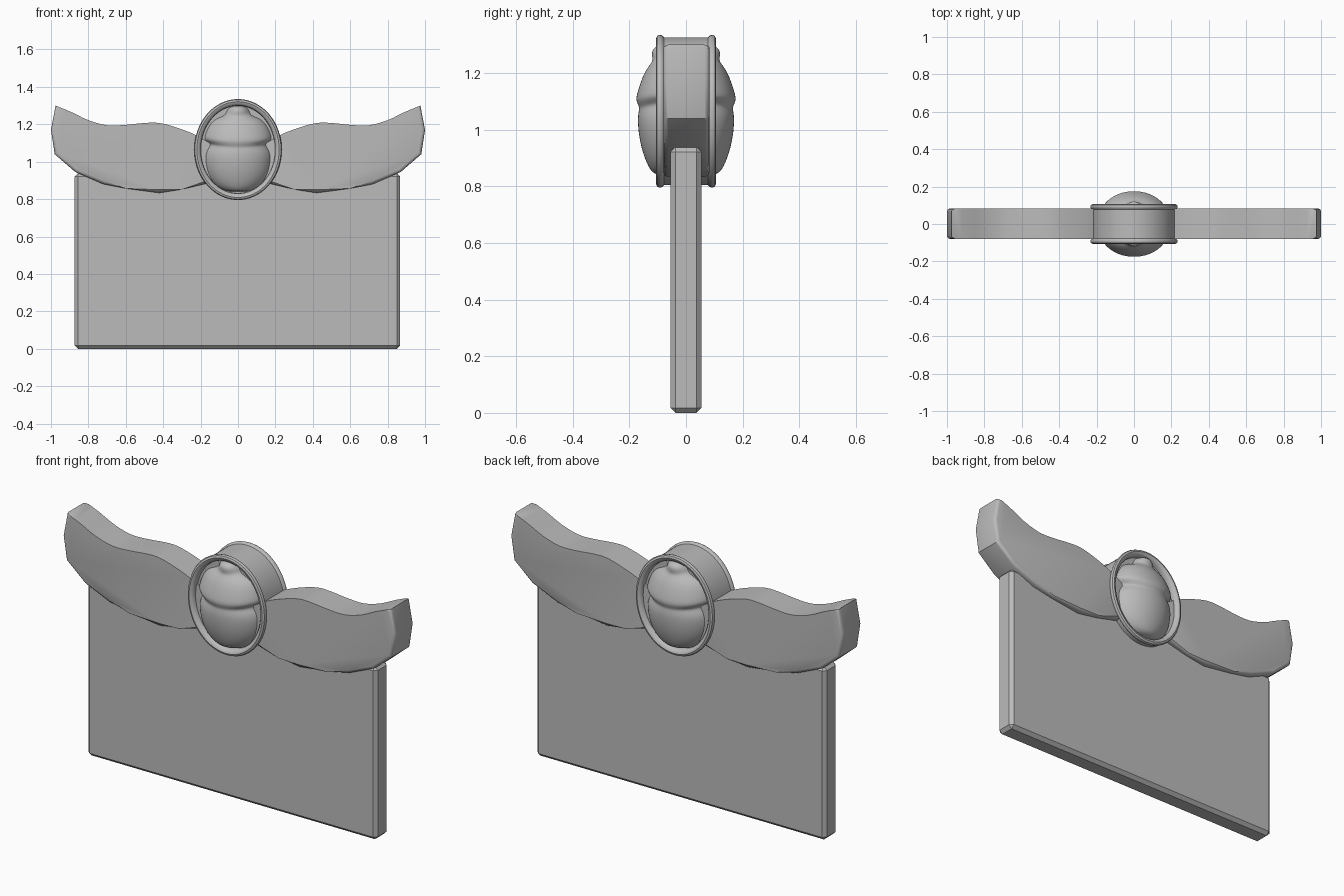
import bpy, bmesh, math
from mathutils import Vector

cube = bpy.data.objects.get("Cube")
if cube:
    bpy.data.objects.remove(cube)

stone = bpy.data.materials.new("grey stone")
stone.use_nodes = True
colour = (0.5, 0.5, 0.5, 1)
stone.diffuse_color = colour
stone.node_tree.nodes["Principled BSDF"].inputs["Base Color"].default_value = colour


def finish(name, bm, smooth_angle=None):
    """Turn a bmesh into a named, coloured object."""
    bmesh.ops.recalc_face_normals(bm, faces=bm.faces)
    mesh = bpy.data.meshes.new(name)
    bm.to_mesh(mesh)
    bm.free()
    mesh.materials.append(stone)
    obj = bpy.data.objects.new(name, mesh)
    bpy.context.collection.objects.link(obj)
    if smooth_angle:
        bpy.ops.object.select_all(action='DESELECT')
        obj.select_set(True)
        bpy.context.view_layer.objects.active = obj
        bpy.ops.object.shade_smooth_by_angle(angle=math.radians(smooth_angle))
    return obj


def loft(rings):
    """Skin a list of point rings and cap both ends."""
    bm = bmesh.new()
    loops = [[bm.verts.new(p) for p in ring] for ring in rings]
    count = len(loops[0])
    for low, high in zip(loops, loops[1:]):
        for i in range(count):
            j = (i + 1) % count
            bm.faces.new((low[i], low[j], high[j], high[i]))
    bm.faces.new(loops[0])
    bm.faces.new(loops[-1])
    return bm


def circle(count):
    for i in range(count):
        a = math.tau * i / count
        yield math.cos(a), math.sin(a)


def spline(points, steps):
    """Catmull-Rom curve through the points."""
    pts = [Vector(p) for p in points]
    pts = [pts[0]] + pts + [pts[-1]]
    out = []
    for a, b, c, d in zip(pts, pts[1:], pts[2:], pts[3:]):
        for s in range(steps):
            t = s / steps
            out.append(0.5 * (2 * b + (c - a) * t + (2 * a - 5 * b + 4 * c - d) * t ** 2
                              + (3 * b - a - 3 * c + d) * t ** 3))
    return out + [pts[-1]]


# Upright slab with chamfered edges
bm = bmesh.new()
bmesh.ops.create_cube(bm, size=1)
for v in bm.verts:
    v.co = (v.co.x * 1.74 - 0.003, v.co.y * 0.11, (v.co.z + 0.5) * 0.94)
bmesh.ops.bevel(bm, geom=bm.edges[:], offset=0.018, segments=1, affect='EDGES')
finish("slab", bm)

# Pair of spread wings
wing_top = [(0.12, 1.08), (0.22, 1.14), (0.32, 1.18), (0.42, 1.207), (0.5, 1.207),
            (0.6, 1.197), (0.7, 1.195), (0.8, 1.222), (0.89, 1.265), (0.975, 1.3)]
wing_bottom = [(1.0, 1.17), (0.98, 1.04), (0.87, 0.945), (0.72, 0.88), (0.6, 0.857),
               (0.42, 0.833), (0.3, 0.852), (0.12, 0.895)]
outline = spline(wing_top, 3) + [Vector(p) for p in wing_bottom]
bm = loft([[(p.x, y, p.y) for p in outline] for y in (-0.08, 0.083)])
rim = [e for e in bm.edges if abs(e.verts[0].co.y - e.verts[1].co.y) < 0.01]
bmesh.ops.bevel(bm, geom=rim, offset=0.017, segments=3, profile=0.5, affect='EDGES')
wings = finish("wings", bm, 35)
wings.modifiers.new("Mirror", 'MIRROR').use_clip = True

# Oval frame: half profile as (radius offset, depth), front to back by symmetry
half = [(-0.08, 0.07), (-0.036, 0.072), (-0.034, 0.092), (-0.026, 0.102), (-0.014, 0.106),
        (-0.004, 0.102), (0.0, 0.094), (-0.002, 0.085), (-0.009, 0.078)]
profile = [(r, -y) for r, y in half] + [(r, y) for r, y in reversed(half)]
finish("oval_frame", loft([[((0.234 + r) * c, y, 1.065 + (0.27 + r) * s)
                            for c, s in circle(64)] for r, y in profile]), 40)

# Beetle: cross-sections as (height, half width, half depth)
sections = [(0.838, 0.06, 0.1), (0.848, 0.1, 0.118), (0.87, 0.138, 0.134),
            (0.91, 0.168, 0.15), (0.96, 0.185, 0.164), (1.02, 0.192, 0.171),
            (1.06, 0.184, 0.17), (1.085, 0.163, 0.165), (1.097, 0.164, 0.167),
            (1.115, 0.19, 0.177), (1.13, 0.192, 0.175), (1.165, 0.182, 0.162),
            (1.205, 0.163, 0.146), (1.232, 0.135, 0.126), (1.245, 0.085, 0.116),
            (1.265, 0.072, 0.122), (1.285, 0.066, 0.118), (1.302, 0.035, 0.1)]
rings = []
for z, w, d in sections:
    # the shield edge dips towards the middle of each face
    dip = 0.03 * max(0, 1 - abs(z - 1.1) / 0.07)
    rings.append([(w * c, d * math.copysign(abs(s) ** 0.85, s), z - dip * max(0, abs(s) - 0.5))
                  for c, s in circle(40)])
beetle = finish("beetle", loft(rings), 60)
beetle.modifiers.new("Subdivision", 'SUBSURF').levels = 1
